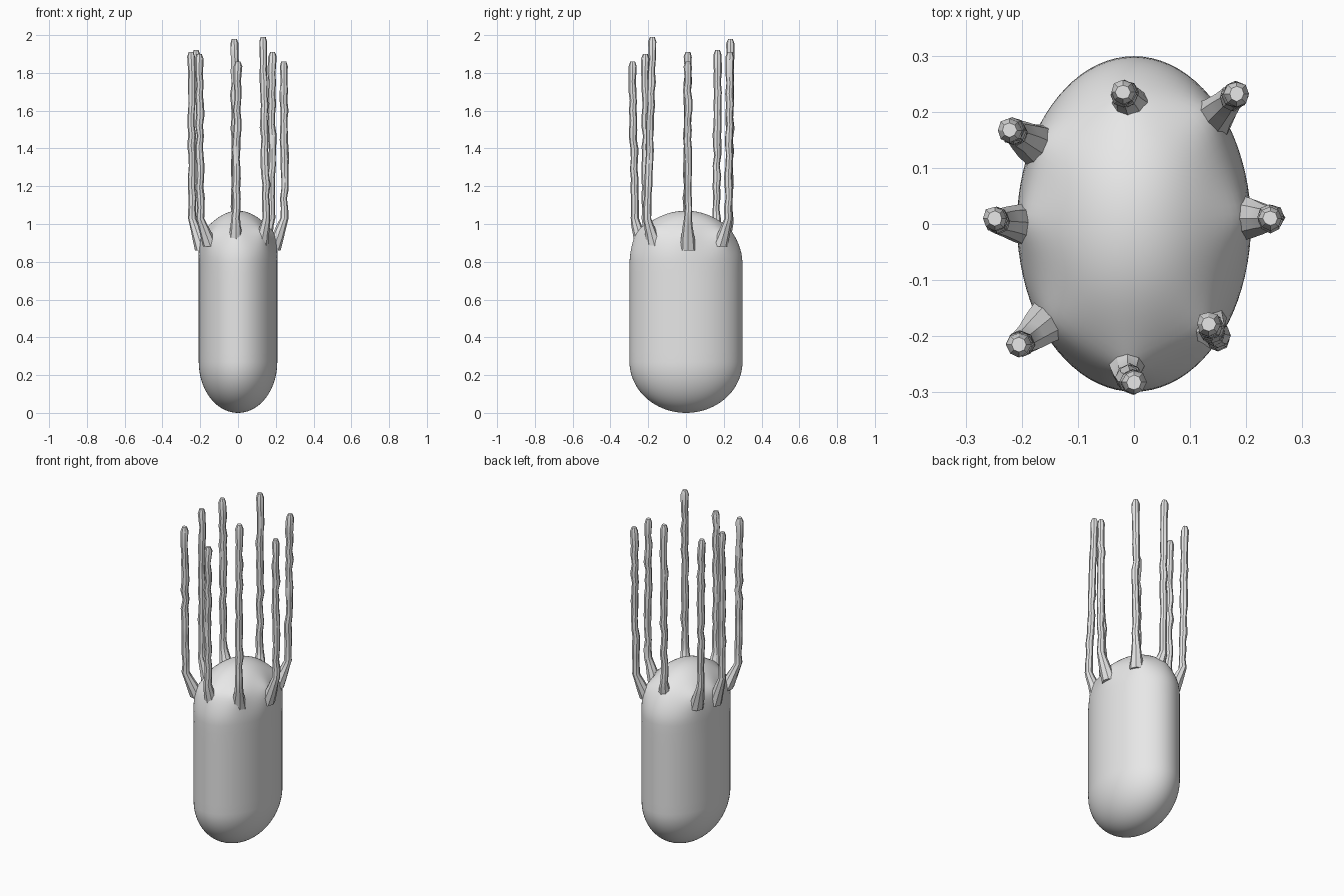
import bpy, bmesh, math, random
from mathutils import Vector

if "Cube" in bpy.data.objects:
    bpy.data.objects.remove(bpy.data.objects["Cube"])

random.seed(4)
grey = bpy.data.materials.new("plain_grey")
grey.diffuse_color = (0.8, 0.8, 0.8, 1)
grey.use_nodes = True
grey.node_tree.nodes["Principled BSDF"].inputs["Base Color"].default_value = grey.diffuse_color

# Each tentacle: root (x, y, z), elbow (x, y), tip (x, y, z)
TENTACLES = {
    "back": ((0.0, 0.20, 0.93), (-0.015, 0.23), (-0.02, 0.235, 1.98)),
    "back_right": ((0.13, 0.18, 0.88), (0.175, 0.225), (0.183, 0.232, 1.91)),
    "right": ((0.185, 0.01, 0.86), (0.245, 0.01), (0.243, 0.01, 1.86)),
    "front_right": ((0.12, -0.165, 0.88), (0.15, -0.205), (0.133, -0.178, 1.99)),
    "front": ((-0.01, -0.23, 0.88), (-0.012, -0.272), (0.0, -0.282, 1.86)),
    "front_left": ((-0.145, -0.17, 0.88), (-0.20, -0.212), (-0.205, -0.215, 1.90)),
    "left": ((-0.185, 0.0, 0.86), (-0.243, 0.005), (-0.248, 0.01, 1.91)),
    "back_left": ((-0.16, 0.135, 0.88), (-0.21, 0.162), (-0.222, 0.167, 1.92)),
}


def loft(name, rings, angle):
    """Skin a list of point rings, closing both ends."""
    bm = bmesh.new()
    rows = [[bm.verts.new(p) for p in ring] for ring in rings]
    n = len(rows[0])
    for a, b in zip(rows, rows[1:]):
        for i in range(n):
            j = (i + 1) % n
            bm.faces.new((a[i], a[j], b[j], b[i]))
    bm.faces.new(rows[0][::-1])
    bm.faces.new(rows[-1])
    me = bpy.data.meshes.new(name)
    bm.to_mesh(me)
    bm.free()
    me.materials.append(grey)
    ob = bpy.data.objects.new(name, me)
    bpy.context.collection.objects.link(ob)
    bpy.ops.object.select_all(action='DESELECT')
    ob.select_set(True)
    bpy.context.view_layer.objects.active = ob
    bpy.ops.object.shade_smooth_by_angle(angle=math.radians(angle))
    return ob


# Body: oval capsule, drawn out towards each tentacle at the shoulder
anchors = [Vector((e[0], e[1], 0.98)) for r, e, t in TENTACLES.values()]


def pulled(p):
    shift = Vector((0, 0, 0))
    for a in anchors:
        d = a - p
        flat = Vector((d.x, d.y, d.z * 0.75))
        shift += d * 0.6 * math.exp(-(flat.length / 0.075) ** 2)
    return p + shift


CAP, LOW, HIGH, STEPS, SEGS = 0.27, 0.27, 0.80, 20, 80
profile = []
for i in range(STEPS + 1):
    t = 0.03 + (math.pi / 2 - 0.03) * i / STEPS
    profile.append((math.sin(t), LOW - CAP * math.cos(t)))
profile += [(1, LOW + (HIGH - LOW) * i / 10) for i in range(1, 10)]
for i in range(STEPS + 1):
    t = (math.pi / 2 - 0.03) * i / STEPS
    profile.append((math.cos(t), HIGH + CAP * math.sin(t)))
rings = []
for s, z in profile:
    angles = [2 * math.pi * k / SEGS for k in range(SEGS)]
    rings.append([pulled(Vector((0.208 * s * math.cos(a), 0.299 * s * math.sin(a), z)))
                  for a in angles])
loft("body", rings, 60)

# Tentacles: thin uneven faceted stalks with a flared root and a blunt tip
SIDES, ROWS = 8, 16
for name, (root, elbow, tip) in TENTACLES.items():
    root, tip = Vector(root), Vector(tip)
    bend = Vector((elbow[0], elbow[1], 1.03))
    path = [(root, 0.042), (root.lerp(bend, 0.4), 0.034), (root.lerp(bend, 0.75), 0.027),
            (bend, 0.022)]
    for i in range(1, ROWS + 1):
        p = bend.lerp(tip, i / ROWS)
        if i < ROWS:
            p += Vector((random.uniform(-1, 1), random.uniform(-1, 1), 0)) * 0.004
        path.append((p, random.uniform(0.018, 0.022)))
    path[-2] = (tip - Vector((0, 0, 0.025)), 0.022)
    path[-1] = (tip, 0.013)
    rings = []
    for p, r in path:
        rings.append([p + Vector((math.cos(a), math.sin(a), 0)) * r * random.uniform(0.92, 1.08)
                      for a in (2 * math.pi * k / SIDES for k in range(SIDES))])
    loft(name + "_tentacle", rings, 30)
